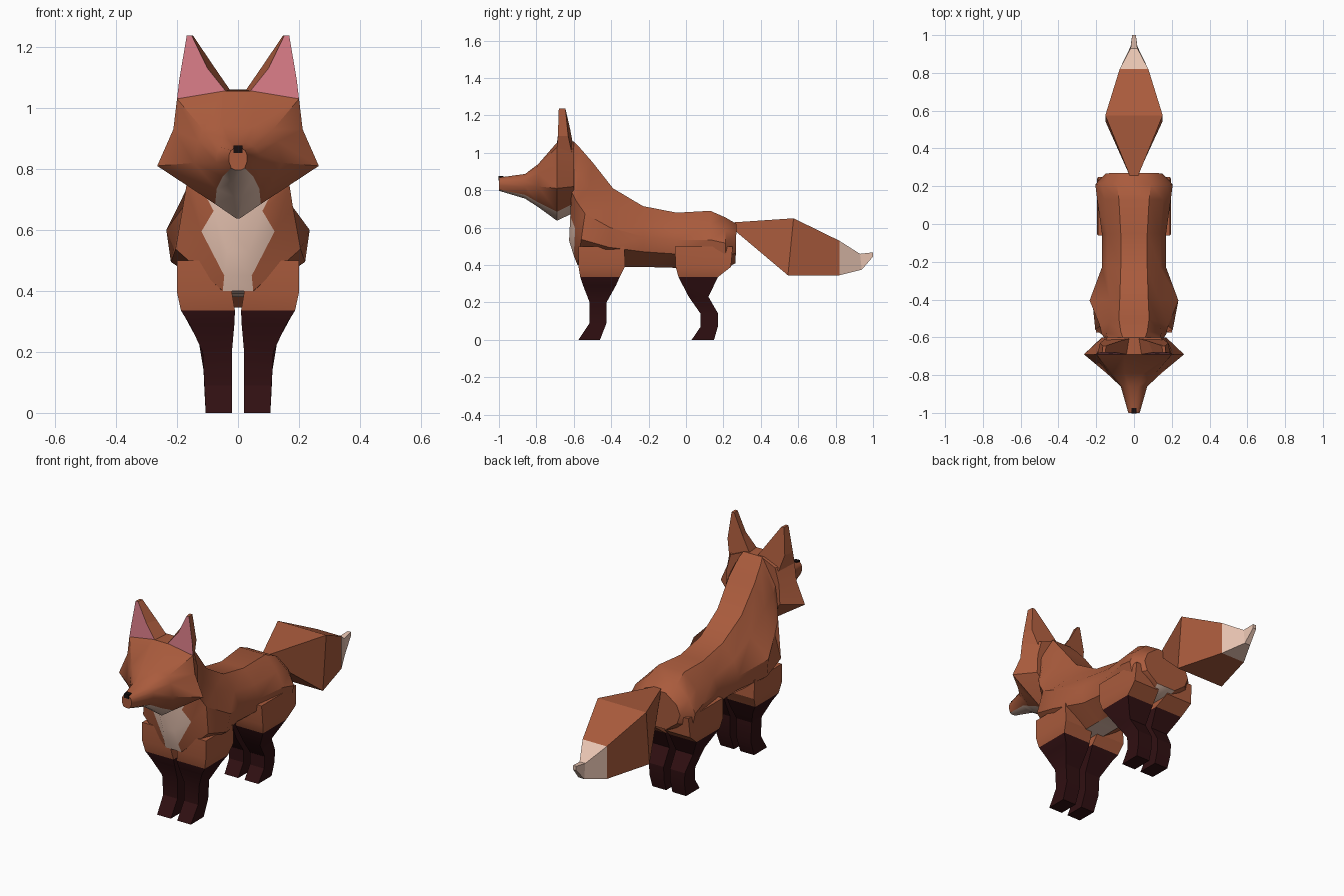
import bpy, bmesh, math


def material(name, rgb):
    m = bpy.data.materials.new(name)
    m.diffuse_color = (*rgb, 1)
    return m


RUST = material("rust fur", (0.40, 0.105, 0.046))
CREAM = material("cream fur", (0.82, 0.56, 0.45))
DARK = material("dark brown fur", (0.03, 0.005, 0.006))
PINK = material("pink inner ear", (0.68, 0.20, 0.24))
BLACK = material("black nose", (0.008, 0.004, 0.004))


def loft(name, rings, mats, rule=None, cap_mats=(0, 0), smooth=35):
    """Skin closed rings of points; rule(ring, segment) gives the material index."""
    bm = bmesh.new()
    vs = [[bm.verts.new(p) for p in r] for r in rings]
    n = len(rings[0])
    for k in range(len(rings) - 1):
        for i in range(n):
            j = (i + 1) % n
            f = bm.faces.new((vs[k][i], vs[k][j], vs[k + 1][j], vs[k + 1][i]))
            f.material_index = rule(k, i) if rule else 0
    bm.faces.new(vs[0]).material_index = cap_mats[0]
    bm.faces.new(vs[-1]).material_index = cap_mats[1]
    bmesh.ops.recalc_face_normals(bm, faces=bm.faces)
    me = bpy.data.meshes.new(name)
    bm.to_mesh(me)
    bm.free()
    for m in mats:
        me.materials.append(m)
    ob = bpy.data.objects.new(name, me)
    bpy.context.collection.objects.link(ob)
    if smooth:
        bpy.ops.object.select_all(action='DESELECT')
        ob.select_set(True)
        bpy.context.view_layer.objects.active = ob
        bpy.ops.object.shade_smooth_by_angle(angle=math.radians(smooth))
    return ob


def symmetric(half):
    return half + [(-x, y, z) for x, y, z in reversed(half)]


def body_ring(ty, tz, by, bz, widths):
    n = len(widths) - 1
    return symmetric([(w, ty + (by - ty) * i / n, tz + (bz - tz) * i / n)
                      for i, w in enumerate(widths)])


def box_ring_z(z, y0, y1, x0, x1):
    return [(x0, y0, z), (x1, y0, z), (x1, y1, z), (x0, y1, z)]


# Body, neck and chest: top point, bottom point, half widths
body = [body_ring(*r) for r in (
    (0.27, 0.62, 0.265, 0.41, (0.06, 0.13, 0.15, 0.13, 0.06)),
    (0.21, 0.655, 0.21, 0.38, (0.09, 0.17, 0.205, 0.19, 0.05)),
    (0.13, 0.69, 0.13, 0.38, (0.08, 0.155, 0.195, 0.18, 0.05)),
    (-0.05, 0.68, -0.05, 0.385, (0.07, 0.14, 0.17, 0.155, 0.06)),
    (-0.23, 0.715, -0.23, 0.39, (0.07, 0.14, 0.17, 0.16, 0.06)),
    (-0.39, 0.81, -0.42, 0.39, (0.075, 0.13, 0.235, 0.22, 0.06)),
    (-0.50, 0.95, -0.58, 0.40, (0.08, 0.13, 0.18, 0.205, 0.05)),
    (-0.57, 1.03, -0.60, 0.45, (0.07, 0.145, 0.17, 0.12, 0.045)),
    (-0.60, 1.06, -0.625, 0.53, (0.06, 0.14, 0.15, 0.08, 0.035)))]
loft("body", body, (RUST, CREAM),
     lambda k, i: int(i == 4 or (k == 7 and i in (3, 5))), (0, 1))

# Head: y station and half profile from top to jaw
head = [symmetric([(x, y, z) for x, z in p]) for y, p in (
    (-1.0, ((.012, .868), (.024, .86), (.03, .845), (.03, .825), (.022, .803), (.01, .797))),
    (-.86, ((.025, .887), (.055, .872), (.07, .85), (.07, .82), (.05, .775), (.015, .755))),
    (-.79, ((.05, .94), (.115, .93), (.13, .89), (.145, .82), (.07, .735), (.015, .71))),
    (-.69, ((.05, 1.055), (.2, 1.03), (.212, .93), (.265, .81), (.075, .685), (.005, .637))),
    (-.60, ((.05, 1.06), (.14, 1.02), (.165, .93), (.17, .82), (.09, .73), (.02, .68))))]
loft("head", head, (RUST, CREAM), lambda k, i: int(i in (4, 5, 6)))

# Nose
loft("nose", [[(-.014, y, .852), (.014, y, .852), (.014, y, .877), (-.014, y, .877)]
              for y in (-1.002, -.975)], (BLACK,), smooth=0)

# Tail: y, half width, bottom and top
tail = [[(-w, yb, b), (w, yb, b), (w, yt, t), (-w, yt, t)] for yb, yt, w, b, t in (
    (.26, .25, .02, .585, .628),
    (.545, .575, .152, .345, .65),
    (.82, .82, .076, .345, .53),
    (.94, .93, .018, .375, .46),
    (1.0, 1.0, .01, .445, .468))]
loft("tail", tail, (RUST, CREAM), lambda k, i: int(k >= 2), (0, 1), smooth=0)

# Legs: z, front y, back y, inner x, outer x
FRONT = ((.50, -.575, -.33, .03, .2), (.395, -.575, -.325, .02, .2),
         (.335, -.565, -.355, .01, .187), (.29, -.55, -.375, .012, .158),
         (.2, -.515, -.425, .02, .116), (.09, -.515, -.425, .02, .11),
         (0, -.575, -.46, .02, .106))
HIND = ((.50, -.06, .25, .03, .19), (.39, -.055, .24, .03, .195),
        (.335, -.04, .17, .012, .185), (.23, .015, .12, .02, .128),
        (.14, .078, .172, .02, .113), (.07, .078, .17, .02, .11),
        (0, .03, .15, .02, .106))
for name, rows in (("front_leg", FRONT), ("hind_leg", HIND)):
    for side, s in (("right", 1), ("left", -1)):
        loft(f"{name}_{side}",
             [box_ring_z(z, y0, y1, s * x0, s * x1) for z, y0, y1, x0, x1 in rows],
             (RUST, DARK), lambda k, i: int(k >= 2), (0, 1), smooth=25)

# Ears: pink front outline skinned to the rear outline
for side, s in (("right", 1), ("left", -1)):
    front = [(.2, -.69, 1.03), (.04, -.69, 1.055), (.1, -.68, 1.13),
             (.152, -.68, 1.238), (.168, -.68, 1.238), (.193, -.685, 1.09)]
    back = [(.155, -.61, 1.0), (.02, -.605, 1.05), (.075, -.62, 1.13),
            (.148, -.645, 1.238), (.165, -.645, 1.238), (.18, -.63, 1.09)]
    loft(f"ear_{side}", [[(s * x, y, z) for x, y, z in r] for r in (front, back)],
         (RUST, PINK), None, (1, 0), smooth=0)
